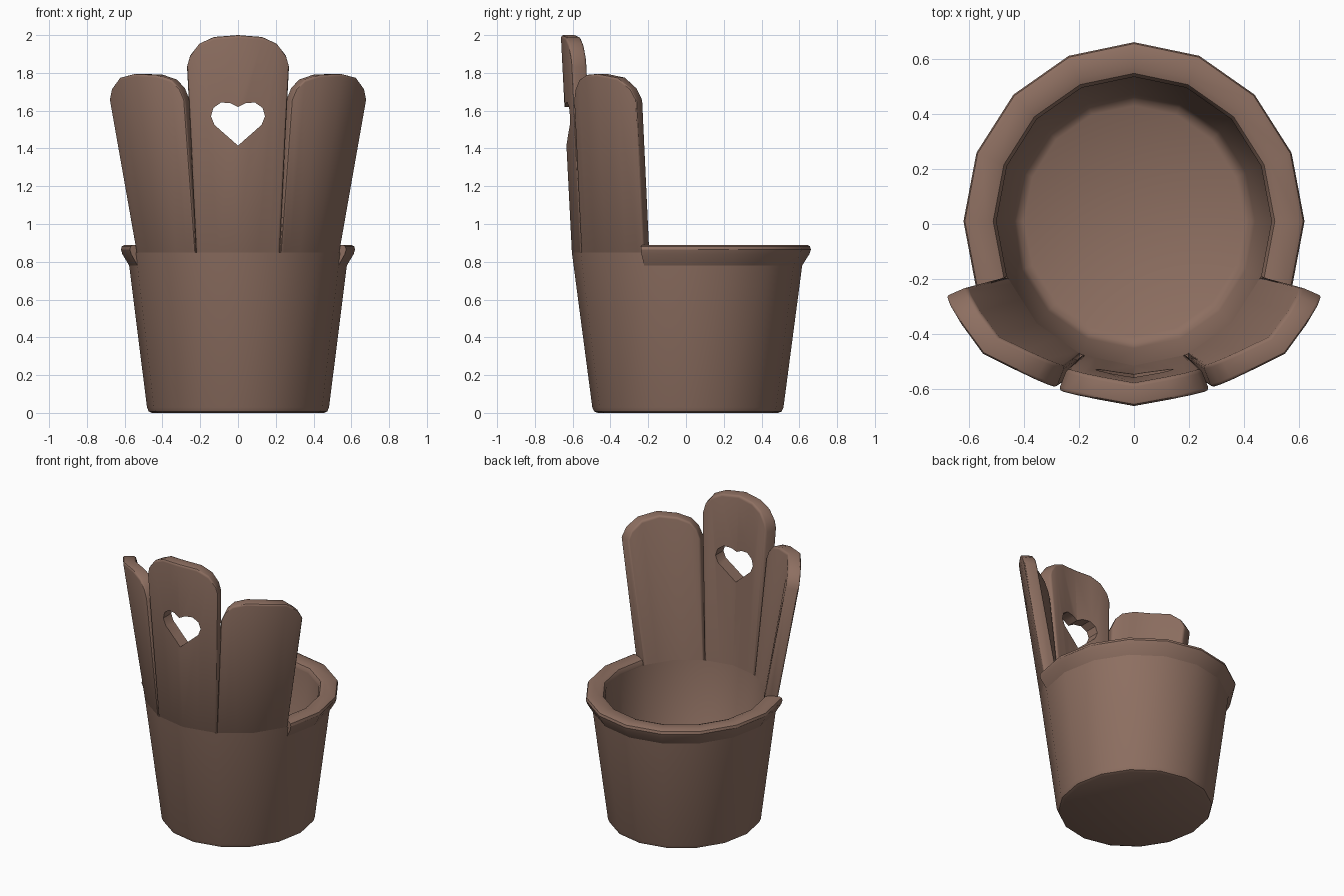
import bpy, bmesh
from math import cos, sin, radians
from mathutils import Vector

if "Cube" in bpy.data.objects:
    bpy.data.objects.remove(bpy.data.objects["Cube"])

wood = bpy.data.materials.new("brown_wood")
wood.diffuse_color = (0.27, 0.16, 0.12, 1)
wood.use_nodes = True
wood.node_tree.nodes["Principled BSDF"].inputs["Base Color"].default_value = wood.diffuse_color


def ring(r, deg, z):
    """Point on the slightly oval 16-sided tub outline."""
    a = radians(deg)
    return Vector((r * cos(a), 1.05 * r * sin(a) + 0.01, z))


def make(name, verts, faces):
    bm = bmesh.new()
    vs = [bm.verts.new(v) for v in verts]
    for f in faces:
        bm.faces.new([vs[i] for i in f])
    bmesh.ops.recalc_face_normals(bm, faces=bm.faces)
    me = bpy.data.meshes.new(name)
    bm.to_mesh(me)
    bm.free()
    me.materials.append(wood)
    ob = bpy.data.objects.new(name, me)
    bpy.context.collection.objects.link(ob)
    return ob


def finish(ob):
    bpy.ops.object.select_all(action='DESELECT')
    bpy.context.view_layer.objects.active = ob
    ob.select_set(True)
    bpy.ops.object.convert(target='MESH')
    bpy.ops.object.shade_smooth_by_angle(angle=radians(32))


def loft(name, sections, closed=False, cyclic=False):
    """Join equal sections; cyclic sections form tubes, open ends get caps."""
    n, m = len(sections), len(sections[0])
    faces = []
    for i in range(n if closed else n - 1):
        k = (i + 1) % n
        for j in range(m if cyclic else m - 1):
            l = (j + 1) % m
            faces.append((i * m + j, i * m + l, k * m + l, k * m + j))
    if closed:
        faces += [[i * m for i in range(n)], [i * m + m - 1 for i in range(n)]]
    else:
        faces += [range(m), range((n - 1) * m, n * m)]
    return make(name, [p for s in sections for p in s], faces)


# Tub: solid wall with inner floor
wall = [(0.455, 0), (0.473, 0.008), (0.482, 0.03), (0.585, 0.85),
        (0.50, 0.85), (0.44, 0.34), (0.425, 0.315), (0.40, 0.30)]
finish(loft("tub", [[ring(r, i * 22.5, z) for r, z in wall] for i in range(16)], closed=True))

# Overhanging rim around the open part
lip = [(0.576, 0.78), (0.612, 0.84), (0.62, 0.865), (0.615, 0.882), (0.60, 0.89),
       (0.535, 0.89), (0.512, 0.882), (0.50, 0.86), (0.50, 0.845), (0.53, 0.80)]
finish(loft("rim", [[ring(r, -22.5 + i * 22.5, z) for r, z in lip] for i in range(11)], cyclic=True))


def along(pts, u):
    return pts[0].lerp(pts[1], 2 * u) if u <= 0.5 else pts[1].lerp(pts[2], 2 * u - 1)


def slat(name, angles, top, outline, side=1):
    """Leaning curved board: plan at z 0.85, plan higher up, rounded top outline."""
    low_out = [ring(0.585, a, 0.85) for a in angles]
    low_in = [ring(0.50, a, 0.85) for a in angles]
    top_out = [Vector(p) for p in top]
    top_in = [t + (i - o).normalized() * 0.085 for t, o, i in zip(top_out, low_out, low_in)]
    sections = []
    for u, h in outline:
        lo, li = along(low_out, u), along(low_in, u)
        to, ti = along(top_out, u), along(top_in, u)
        d = (li - lo).normalized() * 0.03
        drop = Vector((0, 0, -0.045))
        k = (h - 0.85) / (to.z - 0.85)
        sec = [lo + d + drop, lo, lo.lerp(to, k), li.lerp(ti, k), li, li - d + drop]
        sections.append([Vector((p.x * side, p.y, p.z)) for p in sec])
    ob = loft(name, sections, cyclic=True)
    b = ob.modifiers.new("round", 'BEVEL')
    b.width, b.segments, b.limit_method, b.angle_limit = 0.022, 3, 'ANGLE', radians(46)
    return ob


# Side slats, mirrored
side_top = [(0.682, -0.262, 1.65), (0.53, -0.465, 1.65), (0.282, -0.595, 1.65)]
side_outline = [(0, 1.655), (0.08, 1.72), (0.24, 1.775), (0.5, 1.795),
                (0.72, 1.79), (0.87, 1.765), (0.95, 1.72), (1, 1.65)]
for label, s in (("right", 1), ("left", -1)):
    finish(slat("side_slat_" + label, (-22.5, -45, -67.5), side_top, side_outline, s))

# Centre slat with heart opening
mid_top = [(-0.275, -0.605, 1.85), (0, -0.655, 1.85), (0.275, -0.605, 1.85)]
half = [(0, 1.83), (0.04, 1.895), (0.13, 1.955), (0.27, 1.99)]
mid_outline = half + [(0.5, 2.0)] + [(1 - u, h) for u, h in reversed(half)]
centre = slat("centre_slat", (-112.5, -90, -67.5), mid_top, mid_outline)

heart = [(0, 1.415), (0.125, 1.525), (0.143, 1.57), (0.13, 1.615),
         (0.09, 1.643), (0.04, 1.64), (0, 1.62)]
heart += [(-x, z) for x, z in reversed(heart[1:-1])]
cutter = loft("heart_cutter", [[Vector((x, y, z)) for x, z in heart] for y in (-0.9, -0.3)], cyclic=True)
cutter.hide_render = True
cut = centre.modifiers.new("heart", 'BOOLEAN')
cut.operation, cut.object, cut.solver = 'DIFFERENCE', cutter, 'EXACT'
finish(centre)
bpy.data.objects.remove(cutter)
